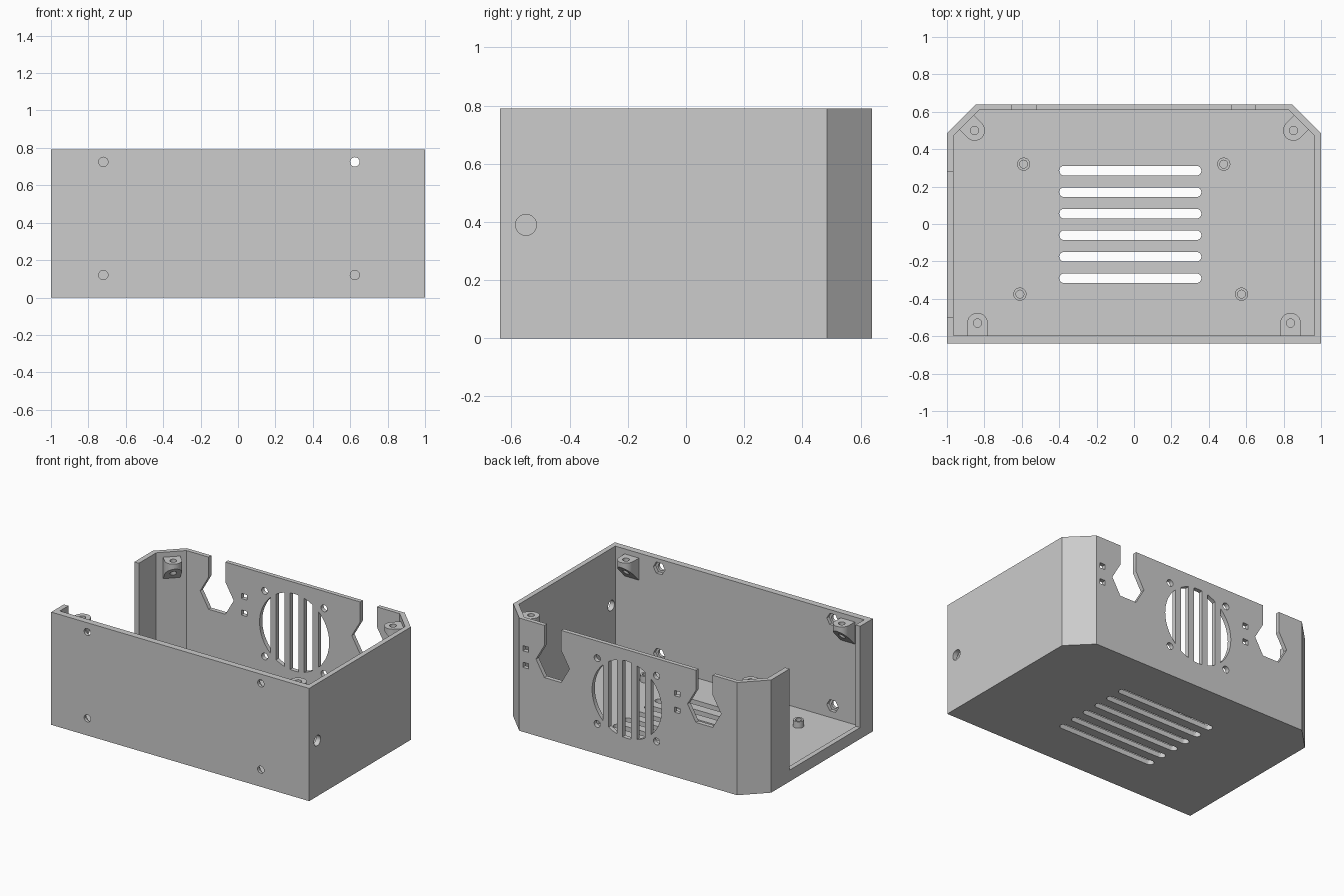
import bpy, bmesh, math
from mathutils import Vector

if "Cube" in bpy.data.objects:
    bpy.data.objects.remove(bpy.data.objects["Cube"], do_unlink=True)

grey = bpy.data.materials.new("plain_grey")
grey.use_nodes = True
colour = (0.604, 0.604, 0.604, 1)
grey.diffuse_color = colour
grey.node_tree.nodes["Principled BSDF"].inputs["Base Color"].default_value = colour

H = 0.79        # overall height
FLOOR = 0.035   # floor thickness
AXES = {"x": lambda a, b, h: (h, a, b),
        "y": lambda a, b, h: (a, h, b),
        "z": lambda a, b, h: (a, b, h)}


def prism(name, points, lo, hi, axis="z", slice_plane=None):
    """Extrude a flat outline along an axis, optionally sliced by a plane."""
    bm = bmesh.new()
    place = AXES[axis]
    base = bm.faces.new([bm.verts.new(place(a, b, lo)) for a, b in points])
    up = bmesh.ops.extrude_face_region(bm, geom=[base])
    moved = [g for g in up["geom"] if isinstance(g, bmesh.types.BMVert)]
    bmesh.ops.translate(bm, verts=moved, vec=place(0, 0, hi - lo))
    if slice_plane:
        cut_geom = bm.verts[:] + bm.edges[:] + bm.faces[:]
        res = bmesh.ops.bisect_plane(bm, geom=cut_geom, plane_co=slice_plane[0],
                                     plane_no=slice_plane[1], clear_outer=True)
        rim = [g for g in res["geom_cut"] if isinstance(g, bmesh.types.BMEdge)]
        bmesh.ops.contextual_create(bm, geom=rim)
    bmesh.ops.recalc_face_normals(bm, faces=bm.faces)
    mesh = bpy.data.meshes.new(name)
    bm.to_mesh(mesh)
    bm.free()
    mesh.materials.append(grey)
    obj = bpy.data.objects.new(name, mesh)
    bpy.context.collection.objects.link(obj)
    return obj


def ngon(a, b, r, n=32):
    return [(a + r * math.cos(math.tau * i / n), b + r * math.sin(math.tau * i / n))
            for i in range(n)]


def rect(a0, b0, a1, b1):
    return [(a0, b0), (a1, b0), (a1, b1), (a0, b1)]


def cut(target, cutter):
    """Subtract the cutter from the target and discard it."""
    mod = target.modifiers.new("cut", "BOOLEAN")
    mod.operation = "DIFFERENCE"
    mod.solver = "EXACT"
    mod.object = cutter
    bpy.context.view_layer.objects.active = target
    bpy.ops.object.modifier_apply(modifier=mod.name)
    bpy.data.objects.remove(cutter, do_unlink=True)


def smooth(obj):
    bpy.ops.object.select_all(action="DESELECT")
    obj.select_set(True)
    bpy.context.view_layer.objects.active = obj
    bpy.ops.object.shade_smooth_by_angle(angle=math.radians(30))


# Open-topped case with two chamfered rear corners
case = prism("case", [(-1, -0.64), (1, -0.64), (1, 0.485), (0.845, 0.64),
                      (-0.845, 0.64), (-1, 0.485)], 0, H)
cut(case, prism("cavity", [(-0.965, -0.595), (0.965, -0.595), (0.965, 0.472),
                           (0.827, 0.61), (-0.827, 0.61), (-0.965, 0.472)], FLOOR, 1))

# Wide opening in one side wall, round hole in the other
cut(case, prism("side_opening", rect(-0.5, 0.08, 0.28, 1), -1.1, -0.94, "x"))
cut(case, prism("side_hole", ngon(-0.55, 0.39, 0.036), 0.9, 1.1, "x"))

# Floor vents: six rounded slots
for i in range(6):
    y, r = 0.285 - 0.115 * i, 0.026
    slot = []
    for centre, start in ((0.334, -math.pi / 2), (-0.374, math.pi / 2)):
        slot += [(centre + r * math.cos(start + math.pi * k / 12),
                  y + r * math.sin(start + math.pi * k / 12)) for k in range(13)]
    cut(case, prism("vent", slot, -0.1, 0.1))

# Front screw holes with hexagonal nut pockets inside
for x in (-0.72, 0.625):
    for z in (0.12, 0.725):
        cut(case, prism("screw_hole", ngon(x, z, 0.025), -0.7, -0.55, "y"))
        cut(case, prism("nut_pocket", ngon(x, z, 0.045, 6), -0.62, -0.55, "y"))

# Rear wall: hexagonal cable slots, open at the top
for x in (-0.59, 0.585):
    hexagon = ngon(x, 0.537, 0.13, 6)
    outline = [hexagon[0], hexagon[1], (x + 0.065, 1), (x - 0.065, 1)] + hexagon[2:]
    cut(case, prism("cable_slot", outline, 0.55, 0.7, "y"))

# Rear wall: small tie holes beside each cable slot
for x in (-0.38, 0.795):
    for z in (0.47, 0.586):
        cut(case, prism("tie_hole", rect(x - 0.021, z - 0.018, x + 0.021, z + 0.018),
                        0.55, 0.7, "y"))

# Rear wall: round fan opening crossed by four upright bars, with screw holes
FAN_X, FAN_Z = 0.01, 0.44
fan = prism("fan_opening", ngon(FAN_X, FAN_Z, 0.27, 64), 0.55, 0.7, "y")
for k in (-1.5, -0.5, 0.5, 1.5):
    x = FAN_X + 0.109 * k
    cut(fan, prism("bar", rect(x - 0.022, 0, x + 0.022, 1), 0.5, 0.8, "y"))
cut(case, fan)
for sx in (-1, 1):
    for sz in (-1, 1):
        cut(case, prism("fan_screw", ngon(FAN_X + 0.23 * sx, FAN_Z + 0.23 * sz, 0.024),
                        0.55, 0.7, "y"))
smooth(case)


# Lid screw bosses under the rim, with sloping undersides
def boss(name, x, y, direction):
    d = Vector(direction).normalized()
    u = Vector((d.y, -d.x))
    c, r = Vector((x, y)), 0.055
    outline = [c + u * r - d * 0.08]
    outline += [c + u * r * math.cos(math.pi * k / 16) + d * r * math.sin(math.pi * k / 16)
                for k in range(17)]
    outline.append(c - u * r - d * 0.08)
    tip = c + d * r
    obj = prism(name, [tuple(p) for p in outline], 0.5, 0.755, "z",
                ((tip.x, tip.y, 0.72), (d.x, d.y, -1)))
    cut(obj, prism("bore", ngon(x, y, 0.022), 0.4, 0.9))
    smooth(obj)


for side, s in (("right", -1), ("left", 1)):
    boss("front_boss_" + side, 0.837 * s, -0.53, (0, 1))
    boss("rear_boss_" + side, 0.852 * s, 0.5, (-s, -1))

# Hollow standoffs on the floor
for i, (x, y) in enumerate([(-0.59, 0.32), (0.48, 0.32), (-0.61, -0.375), (0.575, -0.375)]):
    post = prism("standoff_%d" % (i + 1), ngon(x, y, 0.035), FLOOR - 0.005, 0.08)
    cut(post, prism("bore", ngon(x, y, 0.021), FLOOR + 0.001, 0.2))
    smooth(post)
